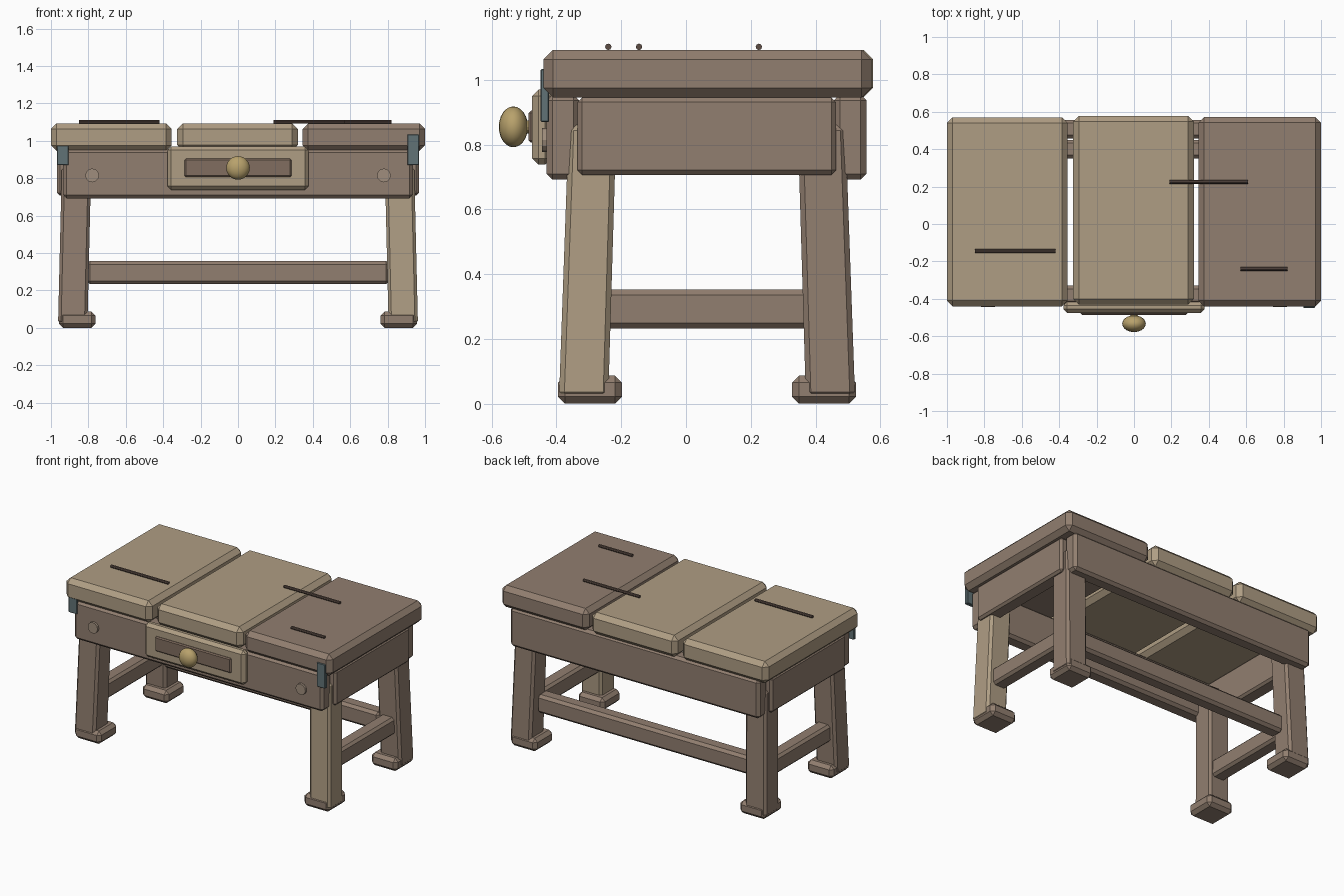
import bpy, bmesh, math

if "Cube" in bpy.data.objects:
    bpy.data.objects.remove(bpy.data.objects["Cube"])

def mat(name, rgb):
    m = bpy.data.materials.new(name)
    m.diffuse_color = (*rgb, 1)
    m.use_nodes = True
    m.node_tree.nodes["Principled BSDF"].inputs["Base Color"].default_value = m.diffuse_color
    return m

TAN = mat("light_wood", (0.43, 0.34, 0.23))
BROWN = mat("brown_wood", (0.285, 0.21, 0.16))
PANEL = mat("panel_wood", (0.22, 0.155, 0.115))
DARK = mat("dark_groove", (0.11, 0.075, 0.06))
PEG = mat("peg_wood", (0.35, 0.27, 0.205))
GOLD = mat("brass", (0.48, 0.36, 0.15))
STEEL = mat("blue_grey_metal", (0.12, 0.17, 0.18))

CY = 0.065  # depth centre of the frame

def finish(name, bm, material, bevel=0.0):
    bmesh.ops.recalc_face_normals(bm, faces=bm.faces)
    if bevel:
        bmesh.ops.bevel(bm, geom=bm.edges[:], offset=bevel, segments=1,
                        affect='EDGES', clamp_overlap=True)
    me = bpy.data.meshes.new(name)
    bm.to_mesh(me)
    bm.free()
    me.materials.append(material)
    ob = bpy.data.objects.new(name, me)
    bpy.context.collection.objects.link(ob)
    return ob

def box(name, x, y, z, material, bevel=0.0, x_top=None, y_top=None):
    """Chamfered box from (min, max) ranges, optionally tapering to the top ranges."""
    bm = bmesh.new()
    bmesh.ops.create_cube(bm, size=1)
    for v in bm.verts:
        i, j, k = (int(c > 0) for c in v.co)
        xr = x_top if k and x_top else x
        yr = y_top if k and y_top else y
        v.co = (xr[i], yr[j], z[k])
    return finish(name, bm, material, bevel)

def flip(r, s, c=0.0):
    """Mirror a range about c when s is negative."""
    return r if s > 0 else (2 * c - r[1], 2 * c - r[0])

def cylinder(name, centre, radius, depth, axis, sides, material):
    bm = bmesh.new()
    bmesh.ops.create_cone(bm, cap_ends=True, segments=sides, radius1=radius,
                          radius2=radius, depth=depth)
    for v in bm.verts:
        a, b, h = v.co
        v.co = (h, a, b) if axis == 'X' else (a, h, b)
    ob = finish(name, bm, material)
    ob.location = centre
    return ob

# Three chunky top planks
box("top_plank_left", (-1.0, -0.355), (-0.44, 0.57), (0.945, 1.093), TAN, 0.03)
box("top_plank_middle", (-0.325, 0.32), (-0.43, 0.578), (0.947, 1.093), TAN, 0.03)
box("top_plank_right", (0.345, 1.0), (-0.44, 0.572), (0.945, 1.093), BROWN, 0.03)

# Aprons
box("front_apron", (-0.935, 0.935), (-0.43, -0.33), (0.692, 0.955), BROWN, 0.018)
box("back_apron", (-0.935, 0.935), (0.457, 0.557), (0.692, 0.955), BROWN, 0.018)
for s, side in ((-1, "left"), (1, "right")):
    box(f"side_apron_{side}", flip((0.865, 0.967), s), (-0.335, 0.463),
        (0.707, 0.945), BROWN, 0.014)

    # Splayed legs and their block feet
    for t, end in ((-1, "front"), (1, "back")):
        tan_leg = s > 0 and t < 0
        box(f"{end}_leg_{side}", flip((0.805, 0.962), s), flip((0.37, 0.522), t, CY),
            (0.02, 0.86), TAN if tan_leg else BROWN, 0.016,
            flip((0.785, 0.942), s), flip((0.345, 0.492), t, CY))
        box(f"{end}_foot_{side}", flip((0.762, 0.958), s), flip((0.327, 0.525), t, CY),
            (0.0, 0.087), BROWN, 0.022)

    # Low side stretcher
    box(f"side_stretcher_{side}", flip((0.82, 0.92), s), (-0.26, 0.39),
        (0.233, 0.352), BROWN, 0.016)

    # Round pegs on the front apron
    cylinder(f"peg_{side}", (s * 0.78, -0.432, 0.815), 0.037, 0.025, 'Y', 12, PEG)

# Low back stretcher
box("back_stretcher", (-0.81, 0.81), (0.35, 0.45), (0.233, 0.357), BROWN, 0.018)

# Metal corner brackets
box("corner_bracket_left", (-0.967, -0.905), (-0.437, -0.42), (0.87, 1.03), STEEL, 0.003)
box("corner_bracket_right", (0.905, 0.967), (-0.449, -0.423), (0.87, 1.033), STEEL, 0.003)

# Drawer front, raised panel and knob
box("drawer_front", (-0.377, 0.377), (-0.475, -0.415), (0.738, 0.97), TAN, 0.02)
box("drawer_panel", (-0.285, 0.285), (-0.486, -0.465), (0.806, 0.905), PANEL, 0.007)
cylinder("knob_stem", (0, -0.49, 0.855), 0.02, 0.04, 'Y', 12, GOLD)
bm = bmesh.new()
bmesh.ops.create_uvsphere(bm, u_segments=20, v_segments=12, radius=1)
for v in bm.verts:
    v.co = (v.co.x * 0.063, v.co.y * 0.045 - 0.533, v.co.z * 0.063 + 0.855)
knob = finish("drawer_knob", bm, GOLD)
knob.data.shade_smooth()

# Thin grain strips lying on the top
for i, (x0, x1, y) in enumerate(((-0.85, -0.42, -0.145), (0.19, 0.61, 0.225),
                                 (0.57, 0.82, -0.24))):
    cylinder(f"grain_strip_{i + 1}", ((x0 + x1) / 2, y, 1.102), 0.01, x1 - x0,
             'X', 8, DARK)
